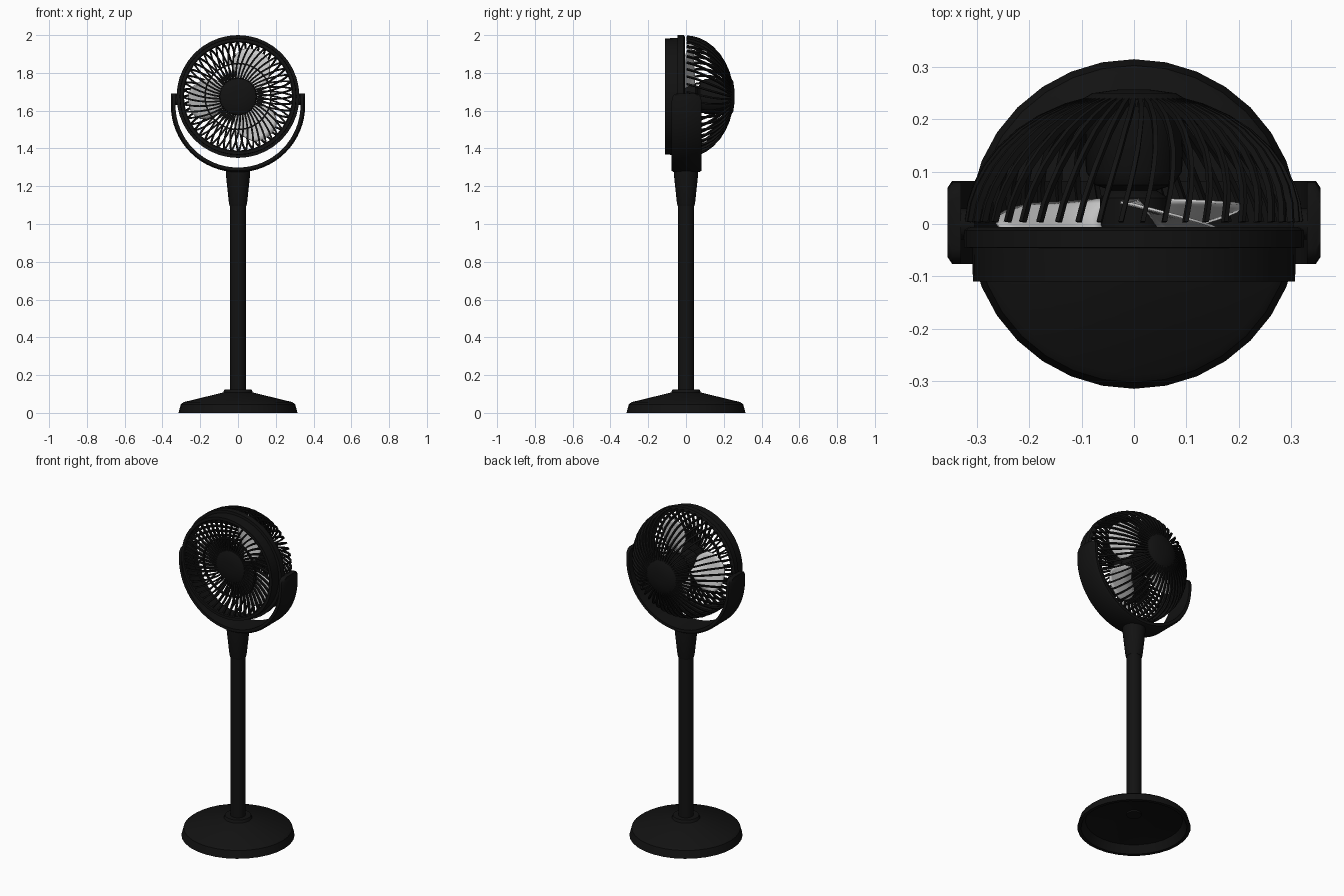
import bpy, bmesh
from math import sin, cos, pi, radians, sqrt, hypot
from mathutils import Vector

if "Cube" in bpy.data.objects:
    bpy.data.objects.remove(bpy.data.objects["Cube"])

HEAD_Z = 1.675
black = bpy.data.materials.new("black_plastic")
black.diffuse_color = (0.006, 0.006, 0.006, 1)
black.use_nodes = True
black.node_tree.nodes["Principled BSDF"].inputs["Base Color"].default_value = black.diffuse_color


def finish(name, bm, mat=black, angle=35, loc=(0, 0, 0)):
    bmesh.ops.remove_doubles(bm, verts=bm.verts, dist=1e-5)
    bmesh.ops.recalc_face_normals(bm, faces=bm.faces)
    me = bpy.data.meshes.new(name)
    bm.to_mesh(me)
    bm.free()
    me.shade_smooth()
    me.set_sharp_from_angle(angle=radians(angle))
    if mat:
        me.materials.append(mat)
    ob = bpy.data.objects.new(name, me)
    ob.location = loc
    bpy.context.collection.objects.link(ob)
    return ob


def lathe(name, profile, axis="z", sides=32, closed=False, loc=(0, 0, 0)):
    """Revolve (radius, height) points around z or y."""
    bm = bmesh.new()
    rings = []
    for r, h in profile:
        ring = []
        for i in range(sides):
            a = 2 * pi * i / sides
            p = (r * cos(a), r * sin(a), h) if axis == "z" else (r * cos(a), h, r * sin(a))
            ring.append(bm.verts.new(p))
        rings.append(ring)
    pairs = list(zip(rings, rings[1:])) + ([(rings[-1], rings[0])] if closed else [])
    for a, b in pairs:
        for i in range(sides):
            j = (i + 1) % sides
            bm.faces.new((a[i], a[j], b[j], b[i]))
    if not closed:
        bm.faces.new(rings[0])
        bm.faces.new(rings[-1])
    return finish(name, bm, loc=loc)


def ribs(name, path, count, width, depth, twist, phase=0):
    """Radial grille bars following (radius, y) points, swirled by twist."""
    bm = bmesh.new()
    n = len(path)
    for k in range(count):
        prev = first = None
        for i, (r, y) in enumerate(path):
            a = 2 * pi * k / count + phase + twist * i / (n - 1)
            p0, p1 = path[max(i - 1, 0)], path[min(i + 1, n - 1)]
            dr, dy = p1[0] - p0[0], p1[1] - p0[1]
            length = hypot(dr, dy)
            rad, tan = Vector((cos(a), 0, sin(a))), Vector((-sin(a), 0, cos(a)))
            nor = (rad * -dy + Vector((0, dr, 0))) / length
            c = rad * r + Vector((0, y, 0))
            sec = [bm.verts.new(c + tan * (s * width / 2) + nor * (t * depth / 2))
                   for s, t in ((-1, -1), (1, -1), (1, 1), (-1, 1))]
            if prev:
                for q in range(4):
                    bm.faces.new((prev[q], prev[(q + 1) % 4], sec[(q + 1) % 4], sec[q]))
            first = first or sec
            prev = sec
        bm.faces.new(first)
        bm.faces.new(prev)
    return finish(name, bm, loc=(0, 0, HEAD_Z))


HEAD = (0, 0, HEAD_Z)

# Stand: hollow base, pole and flared neck
lathe("base", [(0.04, 0.09), (0.27, 0.045), (0.295, 0.0), (0.315, 0.0), (0.303, 0.045),
               (0.288, 0.057), (0.078, 0.108), (0.072, 0.124), (0.04, 0.124)])
lathe("pole", [(0.042, 0.08), (0.042, 1.12)], sides=24)
lathe("neck", [(0.044, 1.095), (0.048, 1.11), (0.064, 1.26), (0.064, 1.29)], sides=24)

# Yoke: U-shaped band with rounded top corners
bm = bmesh.new()
path = [(-1, 0, z) for z in (1.692, 1.685, 1.67, 1.65)]
path += [(-cos(pi * i / 32), -sin(pi * i / 32), 1.63) for i in range(33)]
path += [(1, 0, z) for z in (1.65, 1.67, 1.685, 1.692)]
prev = None
for i, (ux, uz, z) in enumerate(path):
    e = min(i, len(path) - 1 - i)
    hw = (0.05, 0.066, 0.076, 0.079)[min(e, 3)]
    sec = [bm.verts.new((ux * r, 0.003 + y, z + uz * r))
           for r, y in ((0.331, -hw), (0.348, -hw), (0.356, -hw + 0.012),
                        (0.356, hw - 0.012), (0.348, hw), (0.331, hw))]
    if prev:
        for q in range(6):
            bm.faces.new((prev[q], prev[(q + 1) % 6], sec[(q + 1) % 6], sec[q]))
    else:
        bm.faces.new(sec)
    prev = sec
bm.faces.new(prev)
finish("yoke", bm)

# Pivots joining the yoke to the head
for side, label in ((-1, "left"), (1, "right")):
    bm = bmesh.new()
    bmesh.ops.create_cone(bm, cap_ends=True, segments=20, radius1=0.03, radius2=0.03, depth=0.04)
    ob = finish(label + "_pivot", bm, loc=(side * 0.325, 0.0, 1.66))
    ob.rotation_euler = (0, pi / 2, 0)

# Head rim
lathe("head_rim", [(0.286, -0.106), (0.291, -0.11), (0.308, -0.11), (0.309, -0.046),
                   (0.325, -0.045), (0.325, -0.012), (0.316, -0.006), (0.303, -0.006),
                   (0.296, -0.06)], "y", 40, True, HEAD)

# Front grille: dished spokes, middle ring and hub
front = [(r, -0.065 - 0.035 * ((r - 0.09) / 0.2) ** 1.5) for r in (0.09, 0.13, 0.17, 0.21, 0.25, 0.29)]
ribs("front_spokes", front, 48, 0.009, 0.014, radians(-14))
lathe("front_ring", [(0.171, -0.09), (0.179, -0.09), (0.179, -0.076), (0.171, -0.076)],
      "y", 40, True, HEAD)
lathe("front_hub", [(0.03, -0.088), (0.07, -0.084), (0.095, -0.074), (0.1, -0.055)],
      "y", 32, False, HEAD)

# Rear grille: domed bars and cap
rear = [(r, 0.252 * sqrt(1 - (r / 0.318) ** 2) - 0.005)
        for r in (0.08, 0.13, 0.18, 0.22, 0.26, 0.285, 0.303, 0.313, 0.3178)]
ribs("rear_bars", rear, 48, 0.009, 0.012, radians(12))
lathe("rear_cap", [(0.1, 0.225), (0.1, 0.238), (0.08, 0.25), (0.03, 0.257)], "y", 32, False, HEAD)
lathe("motor", [(0.03, 0.06), (0.075, 0.075), (0.092, 0.1), (0.095, 0.235)], "y", 32, False, HEAD)

# Fan: hub and three pitched blades
lathe("fan_hub", [(0.05, -0.05), (0.065, -0.035), (0.065, 0.05), (0.02, 0.08)], "y", 24, False, HEAD)
bm = bmesh.new()
NR, NA = 8, 8
for centre in (55, 175, 295):
    grid = []
    for i in range(NR + 1):
        t = i / NR
        r = 0.055 + 0.21 * t
        half = radians(24 + 14 * sin(pi * min(t * 1.05, 1)) ** 0.7)
        row = []
        for j in range(NA + 1):
            s = 2 * j / NA - 1
            a = radians(centre + 12 * t) + half * s
            rr = r - 0.035 * t * abs(s) ** 3
            row.append(bm.verts.new((rr * cos(a), 0.01 + 0.038 * s * (1 - 0.25 * t), rr * sin(a))))
        grid.append(row)
    for i in range(NR):
        for j in range(NA):
            bm.faces.new((grid[i][j], grid[i][j + 1], grid[i + 1][j + 1], grid[i + 1][j]))
blades = finish("fan_blades", bm, mat=None, loc=HEAD)
mod = blades.modifiers.new("thickness", "SOLIDIFY")
mod.thickness = 0.005
mod.offset = 0
